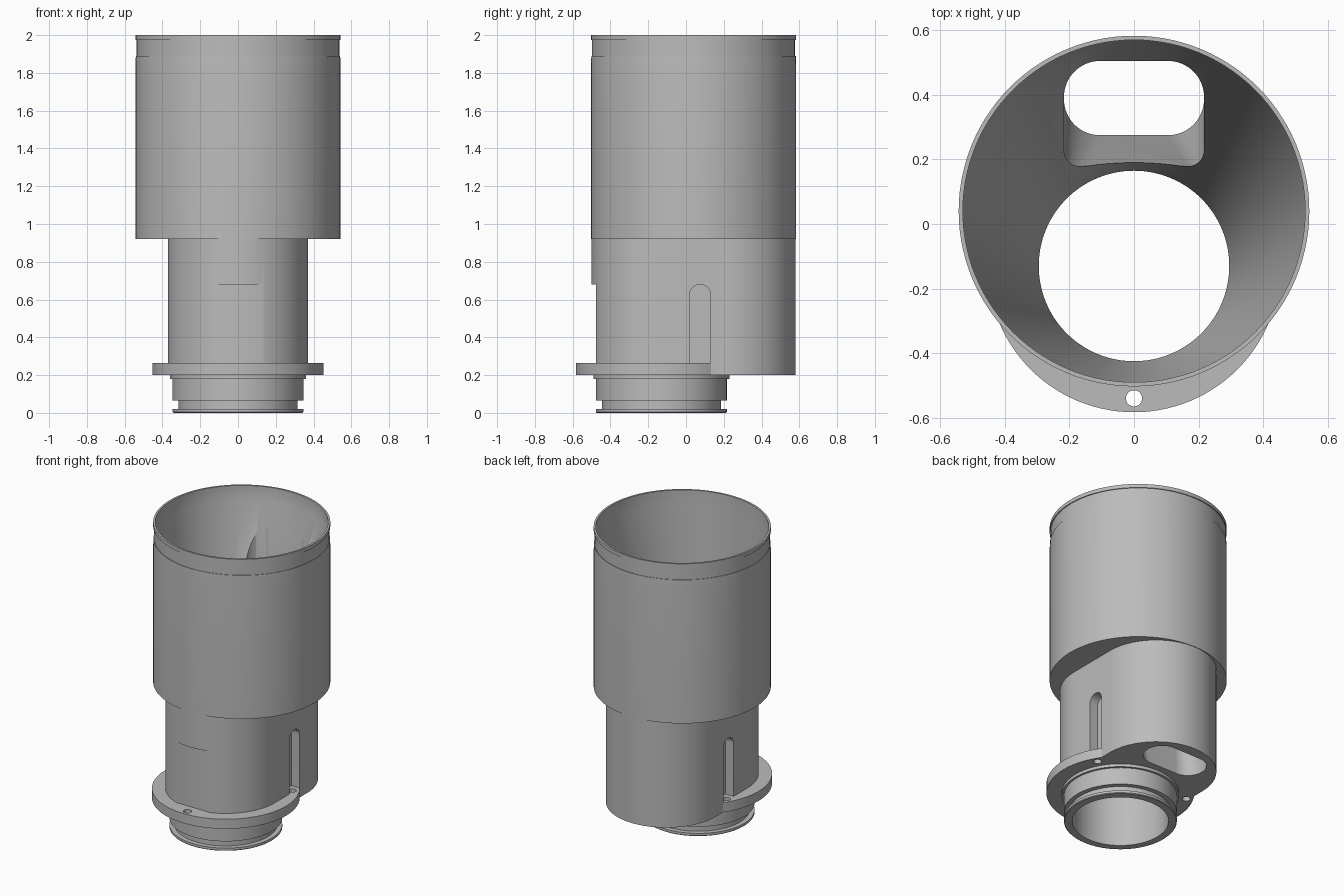
import bpy
from math import cos, sin, pi, radians

cube = bpy.data.objects.get("Cube")
if cube:
    bpy.data.objects.remove(cube)

import bmesh

grey = bpy.data.materials.new("plain grey")
grey.use_nodes = True
grey.diffuse_color = (0.5, 0.5, 0.5, 1)
grey.node_tree.nodes["Principled BSDF"].inputs["Base Color"].default_value = (0.5, 0.5, 0.5, 1)

NECK_Y = -0.13     # axis of neck, flange and bore
BARREL_Y = 0.04    # axis of the wide barrel


def outline(hx, hy, r, cx=0, cy=0, steps=28):
    """Rounded rectangle; a circle when hx = hy = r."""
    pts = []
    for k, (sx, sy) in enumerate([(1, 1), (-1, 1), (-1, -1), (1, -1)]):
        for i in range(steps + 1):
            a = (k + i / steps) * pi / 2
            pts.append((cx + sx * (hx - r) + r * cos(a), cy + sy * (hy - r) + r * sin(a)))
    return pts


def loft(name, sections, along_x=False):
    """Closed solid through (position, outline) sections along z or x."""
    bm = bmesh.new()
    rings = []
    for w, pts in sections:
        rings.append([bm.verts.new((w, u, v) if along_x else (u, v, w)) for u, v in pts])
    for a, b in zip(rings, rings[1:]):
        for i in range(len(a)):
            j = (i + 1) % len(a)
            bm.faces.new((a[i], a[j], b[j], b[i]))
    bm.faces.new(rings[0])
    bm.faces.new(rings[-1])
    bmesh.ops.remove_doubles(bm, verts=bm.verts, dist=1e-5)
    bmesh.ops.recalc_face_normals(bm, faces=bm.faces)
    mesh = bpy.data.meshes.new(name)
    bm.to_mesh(mesh)
    bm.free()
    mesh.materials.append(grey)
    obj = bpy.data.objects.new(name, mesh)
    bpy.context.collection.objects.link(obj)
    return obj


def turned(name, cy, profile, cx=0):
    """Round solid from (z, radius) steps."""
    return loft(name, [(z, outline(r, r, r, cx, cy)) for z, r in profile])


def combine(target, tool, operation):
    mod = target.modifiers.new(tool.name, 'BOOLEAN')
    mod.operation, mod.solver, mod.object = operation, 'EXACT', tool
    bpy.context.view_layer.objects.active = target
    bpy.ops.object.modifier_apply(modifier=mod.name)
    bpy.data.objects.remove(tool)


# Oblong lower body
oblong = outline(0.37, 0.54, 0.37, 0, 0.04)
housing = loft("stepped_housing", [(0.2, oblong), (1.0, oblong)])

# Flat on the front and round-topped screw slots on both sides
flat = outline(0.3, 0.1, 0.01, 0, -0.577)
combine(housing, loft("front_flat", [(0.1, flat), (0.68, flat)]), 'DIFFERENCE')
slot = outline(0.055, 0.29, 0.055, 0.075, 0.39)
for side in (1, -1):
    combine(housing, loft("side_slot", [(side * 0.31, slot), (side * 0.5, slot)], True), 'DIFFERENCE')

# Flange, grooved neck and wide barrel with a grooved rim
combine(housing, turned("flange", NECK_Y, [(0.2, 0.453), (0.265, 0.453)]), 'UNION')
combine(housing, turned("neck", NECK_Y, [
    (0, 0.342), (0.004, 0.346), (0.02, 0.346), (0.02, 0.315), (0.065, 0.315), (0.065, 0.346),
    (0.18, 0.346), (0.18, 0.36), (0.195, 0.36), (0.23, 0.36)]), 'UNION')
combine(housing, turned("barrel", BARREL_Y, [
    (0.92, 0.543), (1.845, 0.543), (1.89, 0.541), (1.89, 0.537),
    (1.975, 0.537), (1.975, 0.543), (2.0, 0.543)]), 'UNION')

# Funnel interior narrowing to the offset bore
bore = [(z, outline(r, r, r, 0, cy)) for z, r, cy in (
    (-0.1, 0.295, NECK_Y), (0.7, 0.295, NECK_Y), (1.9, 0.53, BARREL_Y), (2.1, 0.53, BARREL_Y))]
combine(housing, loft("funnel", bore), 'DIFFERENCE')

# Rear duct with a slanting front wall
lower = outline(0.217, 0.115, 0.112, 0, 0.39)
upper = outline(0.217, 0.163, 0.05, 0, 0.342)
upper = [(x, y) if y < 0.342 else (x, q) for (x, y), (_, q) in zip(upper, lower)]
upper = [(p if p[1] < 0.342 else q) for p, q in zip(upper, lower)]
combine(housing, loft("rear_duct", [(0.1, lower), (0.2, lower), (0.85, upper), (1.75, upper)]), 'DIFFERENCE')

# Three flange screw holes
for k in range(3):
    a = radians(30 + 120 * k)
    hole = turned("screw_hole", NECK_Y + 0.41 * sin(a), [(0.1, 0.025), (0.3, 0.025)], 0.41 * cos(a))
    combine(housing, hole, 'DIFFERENCE')

bpy.ops.object.select_all(action='DESELECT')
housing.select_set(True)
bpy.context.view_layer.objects.active = housing
bpy.ops.object.shade_smooth_by_angle(angle=radians(30))
